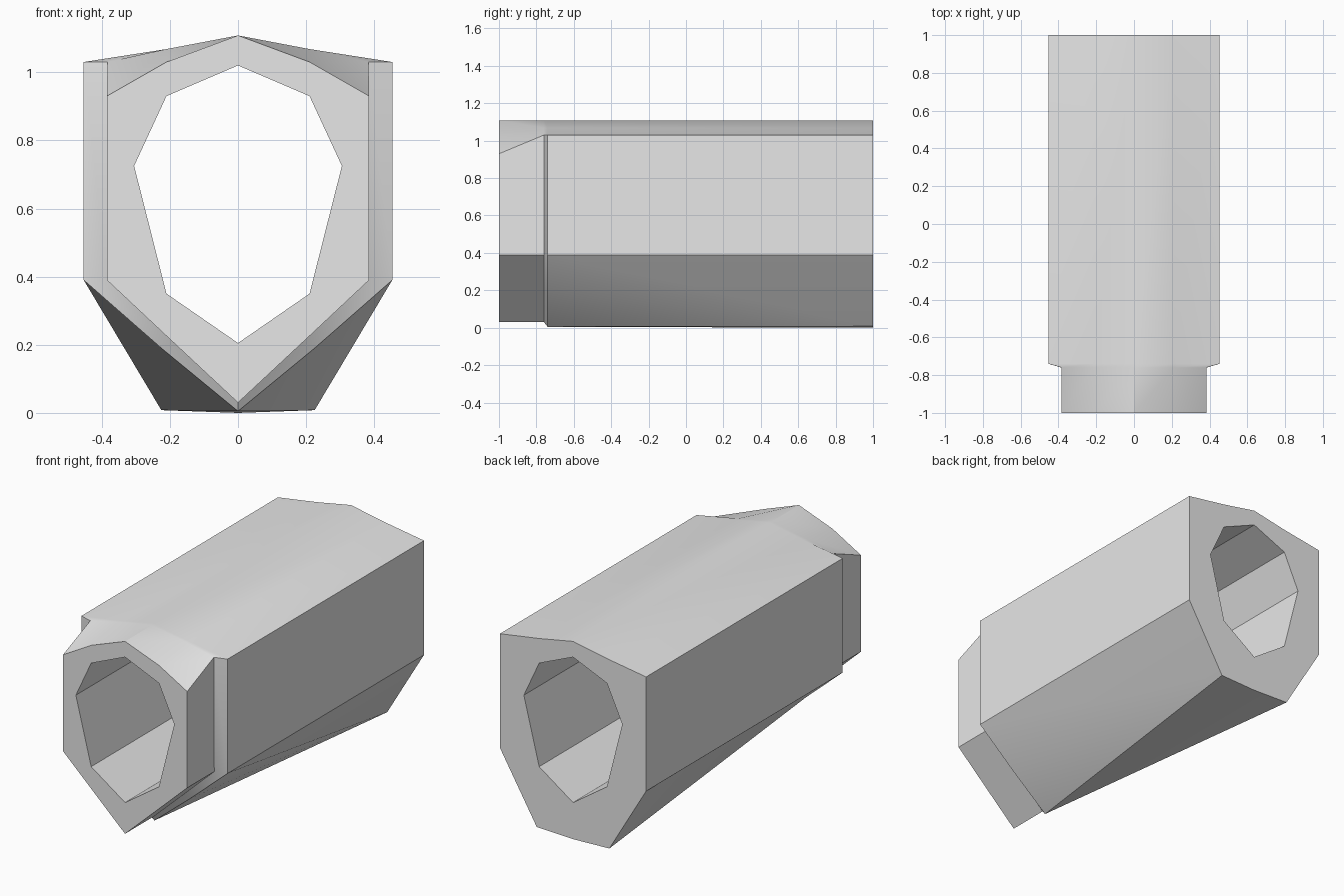
import bpy
import bmesh
import math

cube = bpy.data.objects.get("Cube")
if cube:
    bpy.data.objects.remove(cube, do_unlink=True)

# Single material
grey = bpy.data.materials.new("light_grey")
grey.use_nodes = True
grey.diffuse_color = (0.8, 0.8, 0.8, 1)
grey.node_tree.nodes["Principled BSDF"].inputs["Base Color"].default_value = (0.8, 0.8, 0.8, 1)

# Half cross-sections (x, z), running from top centre to bottom centre
bore = [(0, 1.02), (0.21, 0.93), (0.305, 0.725), (0.27, 0.587), (0.21, 0.35), (0, 0.205)]
neck_front = [(0, 1.108), (0.21, 1.03), (0.385, 0.93), (0.385, 0.39), (0.193, 0.21), (0, 0.03)]
neck_rear = [(0, 1.108), (0.21, 1.068), (0.383, 1.03), (0.385, 0.39), (0.193, 0.21), (0, 0.03)]
body_front = [(0, 1.108), (0.21, 1.068), (0.453, 1.03), (0.453, 0.39), (0.225, 0.19), (0, 0.005)]
body_rear = [(0, 1.108), (0.21, 1.068), (0.453, 1.03), (0.453, 0.39), (0.225, 0.008), (0, 0)]

# Closed loft: out of the bore, along the outside, back through the bore
sections = [(-1, bore), (-1, neck_front), (-0.76, neck_rear),
            (-0.74, body_front), (1, body_rear), (1, bore)]


def add_ring(bm, y, half):
    """Mirror a half section and add its vertices."""
    full = half + [(-x, z) for x, z in half[-2:0:-1]]
    return [bm.verts.new((x, y, z)) for x, z in full]


bm = bmesh.new()
rings = [add_ring(bm, y, half) for y, half in sections]
count = len(rings[0])
bottom = len(bore) - 1
for i, a in enumerate(rings):
    b = rings[(i + 1) % len(rings)]
    for j in range(count):
        k = (j + 1) % count
        # The keel fans out from a front point to a flat rear edge
        if i == 3 and k == bottom:
            bm.faces.new((a[j], a[k], b[j]))
            bm.faces.new((a[k], b[k], b[j]))
        elif i == 3 and j == bottom:
            bm.faces.new((a[j], a[k], b[k]))
            bm.faces.new((a[j], b[k], b[j]))
        else:
            bm.faces.new((a[j], a[k], b[k], b[j]))
bmesh.ops.recalc_face_normals(bm, faces=bm.faces)

mesh = bpy.data.meshes.new("hollow_housing")
bm.to_mesh(mesh)
bm.free()
mesh.materials.append(grey)
housing = bpy.data.objects.new("hollow_housing", mesh)
bpy.context.collection.objects.link(housing)

# Smooth shading with crisp edges
bpy.ops.object.select_all(action="DESELECT")
housing.select_set(True)
bpy.context.view_layer.objects.active = housing
bpy.ops.object.shade_smooth_by_angle(angle=math.radians(30))
